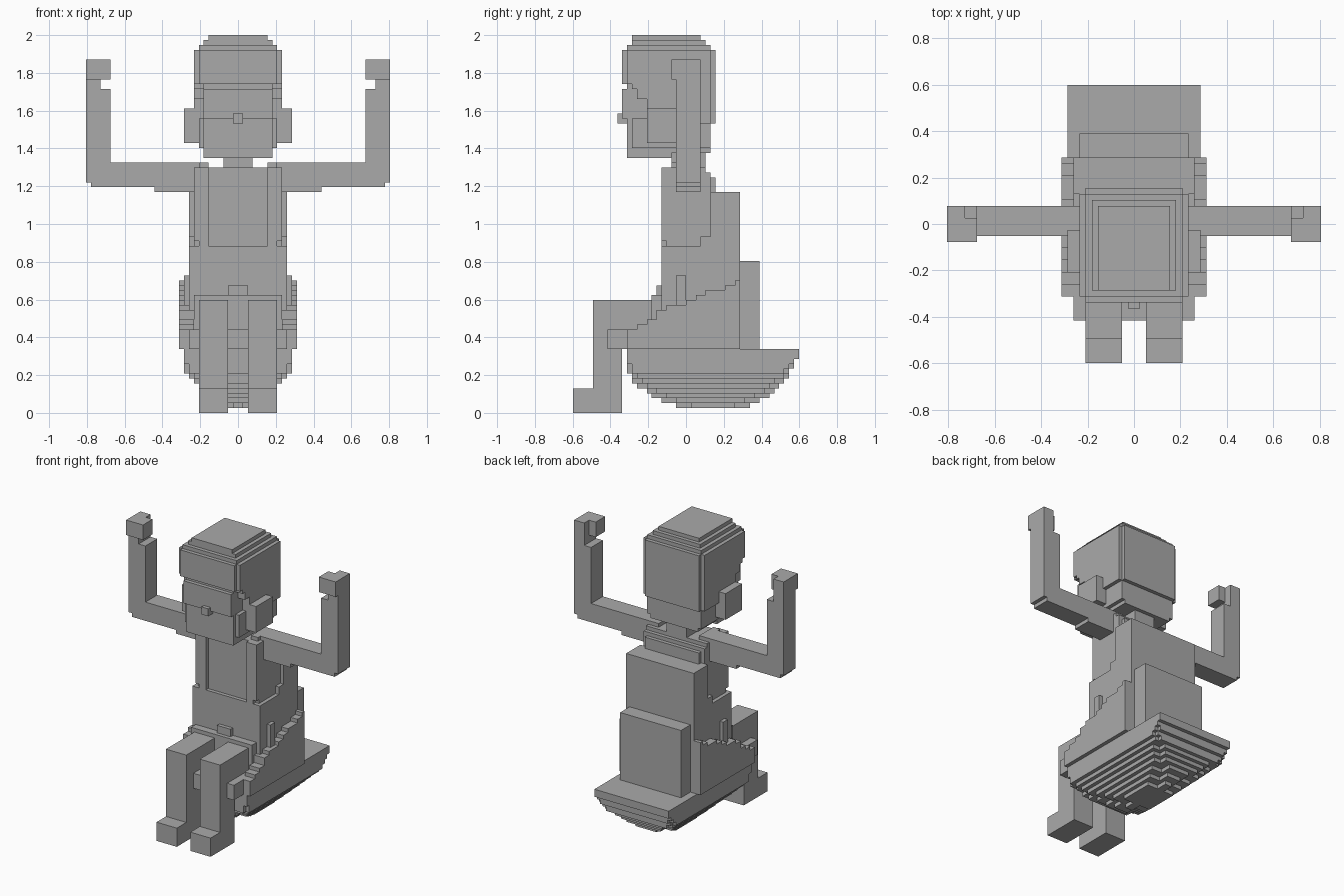
import bpy
import bmesh

# Every size below is counted in cubes of this edge length
UNIT = 2 / 77

default_cube = bpy.data.objects.get("Cube")
if default_cube:
    bpy.data.objects.remove(default_cube, do_unlink=True)

grey = bpy.data.materials.new("plain grey")
grey.use_nodes = True
grey.diffuse_color = (0.4, 0.4, 0.4, 1)
grey.node_tree.nodes["Principled BSDF"].inputs["Base Color"].default_value = grey.diffuse_color


def box(x, y, z):
    """One block given by its ranges; a single x number means centred half width."""
    if not isinstance(x, tuple):
        x = (-x, x)
    return x, y, z


def part(name, *boxes, side=1):
    """Build one named object out of blocks, optionally flipped in x."""
    bm = bmesh.new()
    for ranges in boxes:
        new = bmesh.ops.create_cube(bm, size=1)["verts"]
        for vert in new:
            for axis, (low, high) in enumerate(ranges):
                middle, length = (low + high) / 2, high - low
                vert.co[axis] = (middle + vert.co[axis] * length) * UNIT
            vert.co.x *= side
    bmesh.ops.recalc_face_normals(bm, faces=bm.faces)
    mesh = bpy.data.meshes.new(name)
    bm.to_mesh(mesh)
    bm.free()
    mesh.materials.append(grey)
    obj = bpy.data.objects.new(name, mesh)
    bpy.context.collection.objects.link(obj)
    return obj


def pair(name, *boxes):
    """Build the part on both sides of the body."""
    part("left_" + name, *boxes)
    part("right_" + name, *boxes, side=-1)


# Legs: foot, shin and thigh on each side
pair("foot", box(x=(2, 8), y=(-23, -13), z=(0, 5)))
pair("shin", box(x=(2, 8), y=(-19, -13), z=(0, 23)))
pair("thigh", box(x=(2, 8), y=(-19, -4), z=(17, 23)))

# Rounded hull under the seat, in stepped layers with notched corners
fronts = (2, 5, 7, 8, 10, 11, 11, 12, 12, 12, 12, 12)
backs = (13, 15, 17, 18, 19, 20, 21, 21, 22, 22, 23, 23)
layers = []
for step, (front, back) in enumerate(zip(fronts, backs)):
    half = min(4 + step, 11)
    notch = max(0, 3 - step // 3)
    level = (step + 1, step + 2)
    layers.append(box(x=half - notch, y=(-front, back), z=level))
    if notch:
        layers.append(box(x=half, y=(notch - front, back - notch), z=level))
part("seat_hull", *layers)

# Seat: floor with front lip, and side walls that climb in steps to the back
part("seat_floor", box(x=10, y=(-16, 11), z=(13, 17)))
tops = (17, 18, 19, 21, 22, 22, 23, 24, 25, 25, 26, 27)
wall = []
for index, top in enumerate(tops):
    start = 2 * index - 12
    wall.append(box(x=(9, 12), y=(start, min(start + 2, 11)), z=(13, top)))
pair("seat_wall", *wall)
part("seat_back_block", box(x=9, y=(11, 15), z=(13, 31)))

# Body: hips, lower torso, slimmer chest and the deep back
part("hips", box(x=9, y=(-7, 4), z=(17, 24)))
part("belt_buckle", box(x=2, y=(-6, -4), z=(23, 26)))
pair("hip_pouch", box(x=(9, 11), y=(-2, 0), z=(22, 28)))
part("lower_torso", box(x=10, y=(-5, 11), z=(17, 34)))
part("chest",
     box(x=9, y=(-4, 4), z=(34, 50)),
     box(x=9, y=(4, 5), z=(34, 49)),
     box(x=8, y=(5, 6), z=(34, 48)))
pair("chest_strap",
     box(x=(6, 8), y=(-5, 0), z=(34, 50)),
     box(x=(6, 8), y=(-3, 3), z=(50, 51)),
     box(x=(8, 9), y=(-5, 0), z=(35, 50)))
part("back_shell",
     box(x=10, y=(5, 11), z=(17, 45)),
     box(x=10, y=(3, 5), z=(34, 36)))

# Raised arms with a bent elbow and a small notched hand
pair("upper_arm",
     box(x=(8, 30), y=(-2, 3), z=(46, 51)),
     box(x=(9, 17), y=(-2, 3), z=(45, 46)))
pair("forearm",
     box(x=(26, 31), y=(-2, 3), z=(47, 66)),
     box(x=(28, 31), y=(-2, 3), z=(66, 68)))
pair("hand",
     box(x=(26, 31), y=(-3, 1), z=(68, 72)),
     box(x=(28, 31), y=(1, 3), z=(68, 72)))

# Head: neck, jaw, face with nose, ears
part("neck", box(x=3, y=(-3, 4), z=(49, 53)))
part("jaw",
     box(x=7, y=(-12, -3), z=(52, 54)),
     box(x=7, y=(-12, 5), z=(53, 67)),
     box(x=8, y=(-8, 5), z=(54, 67)),
     box(x=8, y=(-11, -8), z=(54, 60)))
part("face_band", box(x=7, y=(-13, -8), z=(60, 66)))
part("nose", box(x=1, y=(-14, -11), z=(59, 61)))
pair("ear", box(x=(8, 11), y=(-8, -1), z=(55, 62)))

# Hair: cap with notched corners, stepped crown and fringe edge
part("hair_cap",
     box(x=9, y=(-12, 5), z=(67, 74)),
     box(x=8, y=(-13, 6), z=(67, 74)))
part("hair_back",
     box(x=9, y=(-3, 5), z=(59, 67)),
     box(x=8, y=(-3, 6), z=(59, 67)))
pair("hair_side",
     box(x=(6, 9), y=(-8, -3), z=(62, 67)),
     box(x=(6, 9), y=(-10, -8), z=(64, 67)),
     box(x=(6, 9), y=(-11, -10), z=(66, 67)))
part("hair_crown",
     *[box(x=8 - n, y=(min(n - 12, -11), 5 - n), z=(74 + n, 75 + n)) for n in range(3)])
